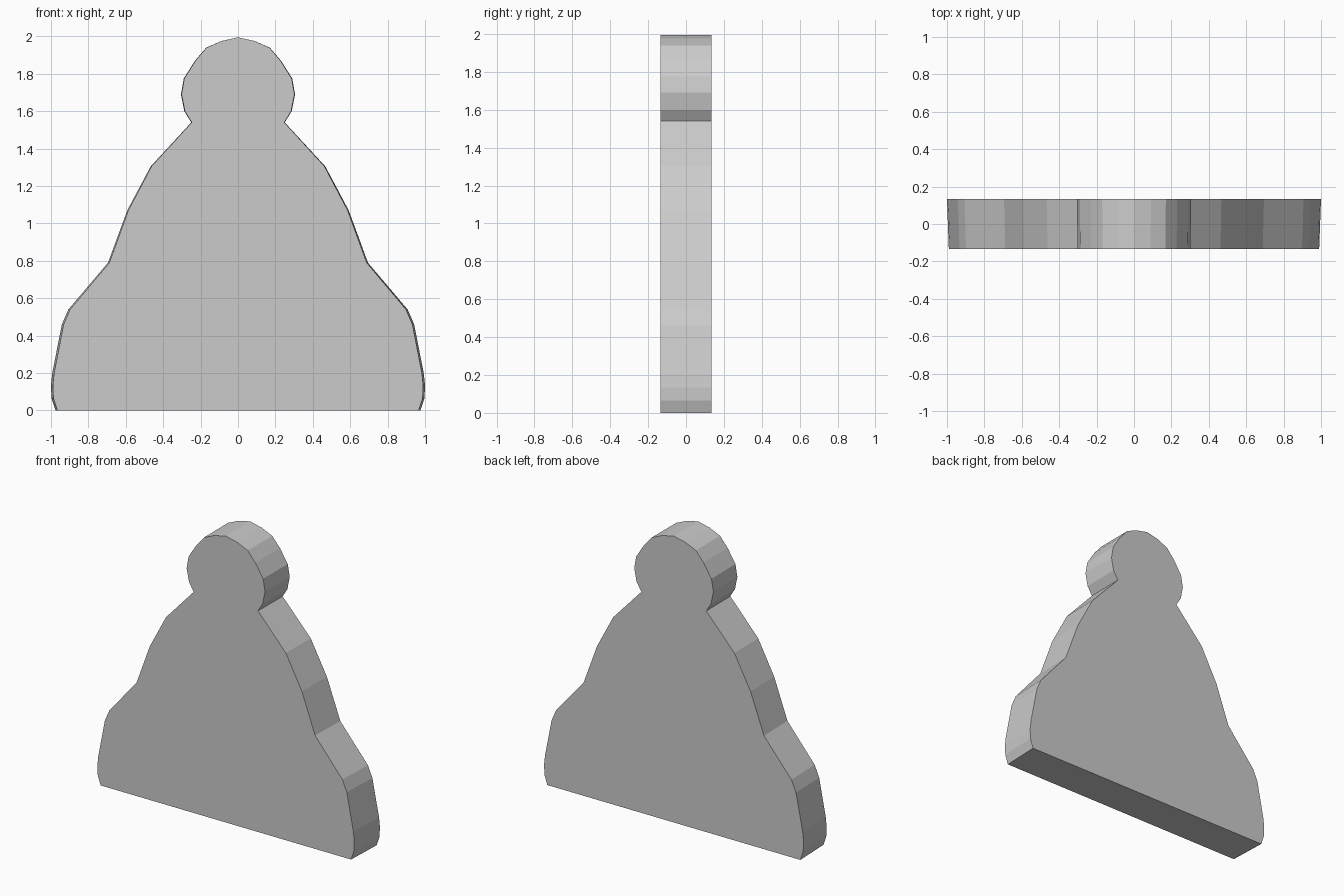
import bpy, bmesh

if "Cube" in bpy.data.objects:
    bpy.data.objects.remove(bpy.data.objects["Cube"])

# right half of the outline, from the base up to the rounded head
half = [(0.975, 0), (0.997, 0.065), (1.0, 0.135), (0.993, 0.2), (0.942, 0.46),
        (0.907, 0.54), (0.695, 0.79), (0.592, 1.07), (0.467, 1.305),
        (0.25, 1.54), (0.287, 1.60), (0.305, 1.69), (0.29, 1.775),
        (0.23, 1.87), (0.17, 1.94), (0.09, 1.975)]
outline = half + [(0, 1.995)] + [(-x, z) for x, z in reversed(half)]
depth = 0.134

# flat plaque: front face is very slightly narrower than the back
bm = bmesh.new()
front = [bm.verts.new((x * 0.99, -depth, z)) for x, z in outline]
back = [bm.verts.new((x, depth, z)) for x, z in outline]
bm.faces.new(front)
bm.faces.new(back[::-1])
n = len(outline)
for i in range(n):
    j = (i + 1) % n
    bm.faces.new((front[j], front[i], back[i], back[j]))
bmesh.ops.recalc_face_normals(bm, faces=bm.faces)
mesh = bpy.data.meshes.new("plaque")
bm.to_mesh(mesh)
bm.free()
bpy.context.collection.objects.link(bpy.data.objects.new("plaque", mesh))
